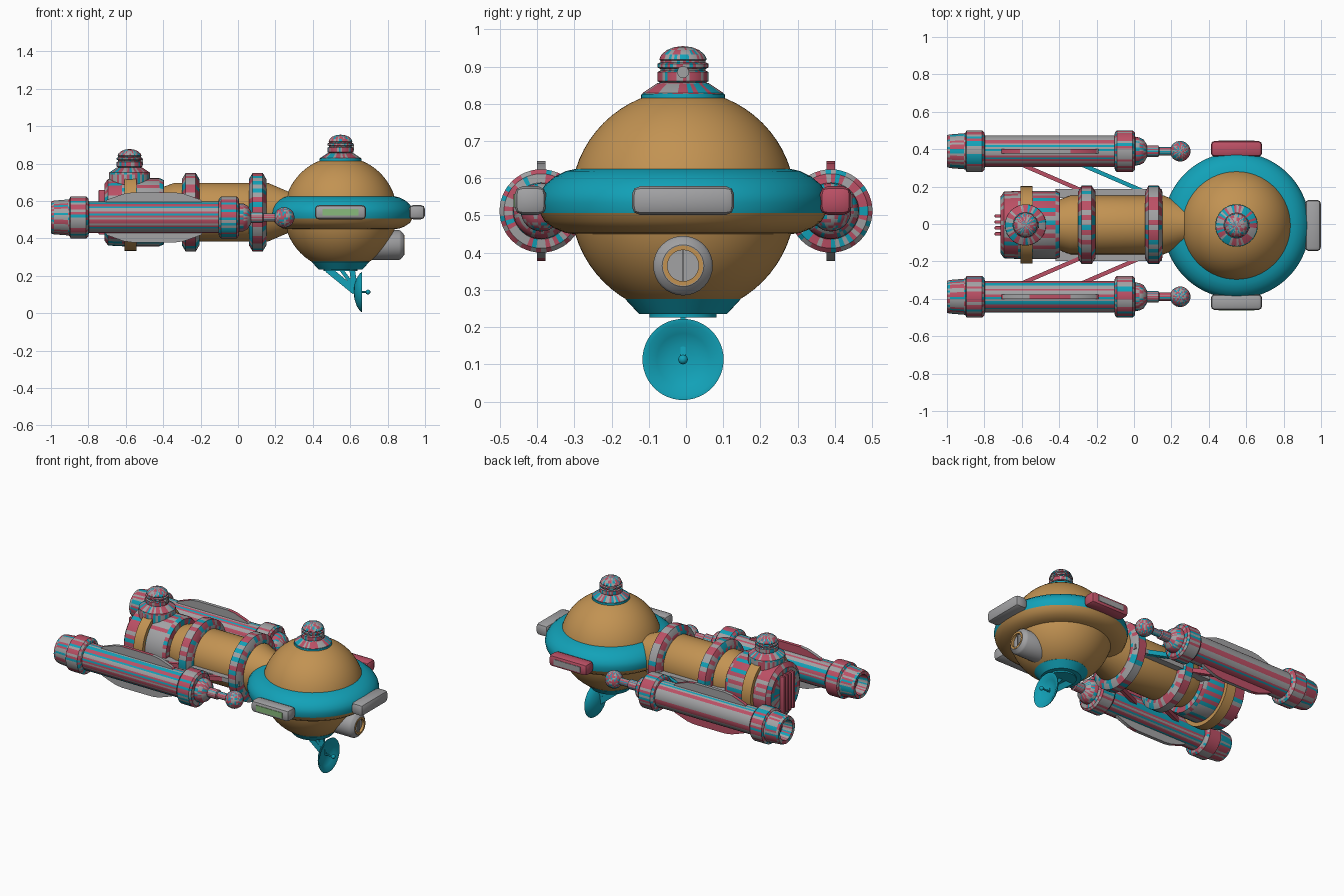
import bpy, bmesh, random
from math import sin, cos, pi, radians
from mathutils import Vector, Matrix

if "Cube" in bpy.data.objects:
    bpy.data.objects.remove(bpy.data.objects["Cube"])

random.seed(4)


def material(name, rgb):
    m = bpy.data.materials.new(name)
    m.diffuse_color = (*rgb, 1)
    m.use_nodes = True
    m.node_tree.nodes["Principled BSDF"].inputs["Base Color"].default_value = m.diffuse_color
    return m


ORANGE = material("ochre", (0.54, 0.29, 0.085))
TEAL = material("teal", (0.006, 0.36, 0.48))
RED = material("worn_red", (0.5, 0.08, 0.13))
GREY = material("worn_grey", (0.36, 0.36, 0.37))
GREEN = material("green", (0.25, 0.5, 0.2))
PATCHY = [RED, GREY, TEAL, RED, GREY]


def finish(name, bm, mats=()):
    # several materials are scattered over the faces as worn paint
    bmesh.ops.recalc_face_normals(bm, faces=bm.faces)
    mesh = bpy.data.meshes.new(name)
    if len(mats) > 1:
        for f in bm.faces:
            f.material_index = random.randrange(len(mats))
    bm.to_mesh(mesh)
    bm.free()
    ob = bpy.data.objects.new(name, mesh)
    bpy.context.collection.objects.link(ob)
    for m in mats:
        mesh.materials.append(m)
    bpy.ops.object.select_all(action='DESELECT')
    ob.select_set(True)
    bpy.context.view_layer.objects.active = ob
    bpy.ops.object.shade_smooth_by_angle(angle=radians(32))
    return ob


def lathe(name, prof, loc, mats=(), axis='z', seg=48, closed=False):
    # profile of (radius, distance along axis)
    bm = bmesh.new()
    rings = []
    for r, t in prof:
        ring = []
        for i in range(1 if r == 0 else seg):
            a = 2 * pi * i / seg
            p = (r * cos(a), r * sin(a), t) if axis == 'z' else (t, r * cos(a), r * sin(a))
            ring.append(bm.verts.new(Vector(p) + Vector(loc)))
        rings.append(ring)
    pairs = list(zip(rings, rings[1:]))
    if closed:
        pairs.append((rings[-1], rings[0]))
    for a, b in pairs:
        for i in range(seg):
            j = (i + 1) % seg
            vs = [a[i % len(a)], a[j % len(a)], b[j % len(b)], b[i % len(b)]]
            vs = list(dict.fromkeys(vs))
            if len(vs) > 2:
                bm.faces.new(vs)
    return finish(name, bm, mats)


def box(name, loc, size, mats=(), bevel=0.0, rot=0.0):
    bm = bmesh.new()
    bmesh.ops.create_cube(bm, size=1)
    bmesh.ops.scale(bm, vec=size, verts=bm.verts)
    if bevel:
        bmesh.ops.bevel(bm, geom=bm.edges[:], offset=bevel, segments=2, affect='EDGES', profile=0.5)
    bmesh.ops.transform(bm, matrix=Matrix.Translation(loc) @ Matrix.Rotation(rot, 4, 'Z'), verts=bm.verts)
    return finish(name, bm, mats)


def bar(name, a, b, w, h, mats=()):
    a, b = Vector(a), Vector(b)
    bm = bmesh.new()
    bmesh.ops.create_cube(bm, size=1)
    bmesh.ops.scale(bm, vec=(w, h, (b - a).length), verts=bm.verts)
    q = (b - a).to_track_quat('Z', 'Y').to_matrix().to_4x4()
    bmesh.ops.transform(bm, matrix=Matrix.Translation((a + b) / 2) @ q, verts=bm.verts)
    return finish(name, bm, mats)


def ball(name, loc, r, mats=(), seg=64):
    bm = bmesh.new()
    bmesh.ops.create_uvsphere(bm, u_segments=seg, v_segments=seg // 2, radius=r)
    bmesh.ops.translate(bm, vec=loc, verts=bm.verts)
    return finish(name, bm, mats)


HX, HY, HZ = 0.548, -0.008, 0.535

# front sphere with its saucer rim
ball("main_sphere", (HX, HY, HZ), 0.302, [ORANGE])
lathe("saucer_top", [(.27, .60), (.285, .626), (.315, .619), (.345, .604), (.37, .583), (.385, .56),
                     (.391, .535), (.385, .507)], (HX, HY, 0), [TEAL], seg=80)
lathe("saucer_underside", [(.385, .507), (.372, .484), (.345, .465), (.315, .453), (.285, .449), (.27, .465)],
      (HX, HY, 0), [ORANGE], seg=80)

# three navigation blocks on the rim
box("rim_block_end", (HX + .409, HY, .54), (.085, .275, .077), [GREY], .022)
for s, nm in ((-1, "front"), (1, "back")):
    box("rim_block_" + nm, (HX, HY + s * .41, .54), (.275, .085, .077), [RED if s > 0 else GREY], .022)
    box("rim_panel_" + nm, (HX, HY + s * .452, .54), (.19, .006, .036), [GREEN if s < 0 else GREY])

# domed turrets on the sphere and on the tail
TURRET = [(.11, 0), (.109, .01), (.07, .036), (.062, .038), (.069, .042), (.069, .066), (.061, .07),
          (.061, .075), (.069, .079), (.069, .088), (.061, .092), (.061, .097), (.064, .1),
          (.058, .113), (.044, .125), (.024, .133), (0, .136)]
for nm, x, y, z, down in (("sphere", HX, HY, .819, .03), ("tail", -.58, -.005, .742, .08)):
    lathe(nm + "_turret", [(.11, -down)] + TURRET, (x, y, z), PATCHY)
    lathe(nm + "_turret_porthole", [(.016, .05), (.016, .073), (.011, .073), (.011, .069), (0, .069)],
          (x, y, z + .066), [GREY], 'x', 20)
lathe("turret_base_band", [(.10, .815), (.113, .815), (.112, .826), (.10, .828)], (HX, HY, 0), [TEAL])

# lower collar and dish antenna
lathe("lower_collar", [(.15, .29), (.155, .275), (.118, .235), (0, .235)], (HX, HY, 0), [TEAL])
lathe("antenna_mount", [(.09, .24), (.09, .226), (0, .226)], (HX, HY, 0), [TEAL])
bar("antenna_long_strut", (.48, HY, .235), (.627, HY, .115), .014, .036, [TEAL])
bar("antenna_short_strut", (.61, HY, .235), (.627, HY, .115), .014, .03, [TEAL])
bar("antenna_middle_strut", (.55, HY, .235), (.625, HY, .135), .012, .02, [TEAL])
lathe("dish", [(0, .618), (.04, .623), (.075, .635), (.1, .652), (.109, .664), (.097, .664),
               (.07, .648), (.04, .638), (0, .635)], (0, HY, .113), [TEAL], 'x')
lathe("dish_rod", [(.005, .63), (.005, .70)], (0, HY, .113), [TEAL], 'x', 12)
ball("dish_tip", (.695, HY, .113), .013, [TEAL], 16)

# searchlight on the lower front
lathe("searchlight", [(.08, .70), (.08, .862), (.074, .872), (.056, .887), (.052, .887), (.05, .87), (0, .87)],
      (0, HY, .365), [GREY], 'x', 32)
lathe("searchlight_ring", [(.054, .872), (.054, .889), (.042, .889), (.042, .872)],
      (0, HY, .365), [ORANGE], 'x', 32, True)
box("searchlight_divider", (.874, HY, .365), (.012, .006, .085), [GREY])

# fuselage, its collars and the tail drum
FY, FZ = -.005, .54
lathe("fuselage", [(.13, -.42), (.135, -.40), (.157, -.34), (.157, .16), (.11, .27), (.11, .32)],
      (0, FY, FZ), [ORANGE], 'x')
for nm, x in (("rear", -.253), ("forward", .105)):
    lathe(nm + "_collar", [(.15, -.048), (.178, -.046), (.21, -.027), (.21, .027), (.178, .046), (.15, .048)],
          (x, FY, FZ), PATCHY, 'x', closed=True)
lathe("tail_drum", [(0, -.715), (.12, -.715), (.15, -.715), (.178, -.695), (.182, -.62), (.182, -.54), (.182, -.42),
                    (.172, -.397), (.13, -.395), (0, -.395)], (0, FY, FZ), PATCHY, 'x')
lathe("tail_band", [(.17, -.608), (.207, -.608), (.207, -.542), (.17, -.542)],
      (0, FY, FZ), [ORANGE], 'x', closed=True)
for i in range(4):
    box(f"tail_grille_bar_{i + 1}", (-.725, FY - .048 + .032 * i, FZ), (.04, .018, .24), [RED], .004)

# engine pods, mirrored on both sides
EZ = .512
POD = [(0, -.93), (.058, -.93), (.064, -.998), (.085, -1), (.09, -.985), (.096, -.91), (.098, -.902),
       (.112, -.895), (.112, -.812), (.1, -.8), (.084, -.797), (.084, -.105), (.1, -.102),
       (.112, -.09), (.112, -.007), (.1, .004), (.076, .007), (.074, .03), (.062, .052), (.036, .068),
       (.03, .07), (.03, .13), (.022, .135), (.022, .2)]
for s, nm in ((-1, "front"), (1, "back")):
    y = .389 * s
    lathe(nm + "_engine_pod", POD, (0, y, EZ), PATCHY, 'x')
    ball(nm + "_engine_nose_ball", (.247, y, EZ), .055, PATCHY, 32)
    # thin tapered fins above and below
    for v, vn in ((1, "upper"), (-1, "lower")):
        bm = bmesh.new()
        pts = [(-.72, .07), (-.70, .095), (-.61, .127), (-.56, .134), (-.34, .134), (-.29, .127), (-.2, .095), (-.18, .07)]
        face = bm.faces.new([bm.verts.new((px, y - .011, EZ + v * pz)) for px, pz in pts])
        ext = bmesh.ops.extrude_face_region(bm, geom=[face])
        bmesh.ops.translate(bm, vec=(0, .022, 0), verts=[g for g in ext["geom"] if isinstance(g, bmesh.types.BMVert)])
        finish(f"{nm}_engine_{vn}_fin", bm, [RED, GREY])
    # side rail and slanted struts to the fuselage
    bar(nm + "_side_rail", (-.42, FY + s * .168, EZ), (.15, FY + s * .168, EZ), .05, .03, [GREY])
    for i, x in enumerate((-.6, -.28)):
        bar(f"{nm}_pod_strut_{i + 1}", (x - .04, s * .335, EZ), (x + .33, s * .175, EZ), .022, .03,
            [RED if s < 0 or i == 0 else TEAL])
